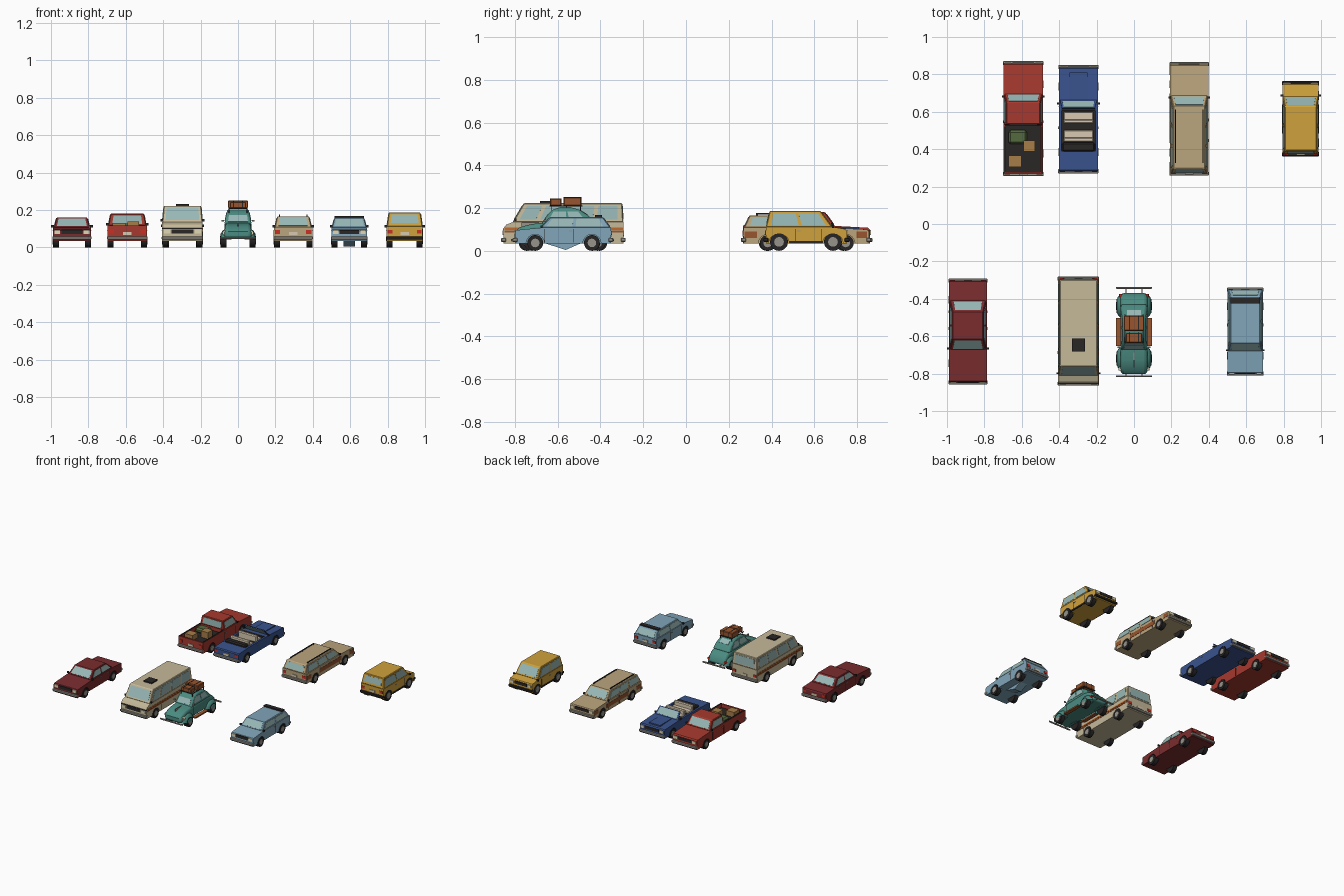
import bpy, bmesh, math
from mathutils import Matrix, Vector

if "Cube" in bpy.data.objects:
    bpy.data.objects.remove(bpy.data.objects["Cube"])

PLACE = Matrix()
CAR = ""


def mat(name, r, g, b):
    m = bpy.data.materials.new(name)
    m.diffuse_color = [(c / 255) ** 2.2 for c in (r, g, b)] + [1]
    m.use_nodes = True
    m.node_tree.nodes["Principled BSDF"].inputs["Base Color"].default_value = m.diffuse_color
    return m


GLASS, DARK, TYRE = mat("glass", 150, 182, 180), mat("black_trim", 46, 42, 42), mat("tyre", 42, 40, 40)
CHROME, LAMP, RED = mat("chrome", 150, 146, 138), mat("lamp", 225, 215, 180), mat("tail_red", 200, 50, 40)
ORANGE, BROWN, CREAM = mat("orange", 190, 105, 50), mat("brown", 150, 85, 50), mat("cream", 215, 200, 175)
GREEN, TAN = mat("canvas_green", 85, 105, 65), mat("crate_tan", 165, 125, 75)


def emit(name, bm, m, smooth=False, bevel=0, seg=1):
    bmesh.ops.recalc_face_normals(bm, faces=bm.faces)
    me = bpy.data.meshes.new(name)
    bm.to_mesh(me)
    bm.free()
    me.materials.append(m)
    ob = bpy.data.objects.new(CAR + "_" + name, me)
    bpy.context.collection.objects.link(ob)
    ob.matrix_world = PLACE
    if smooth:
        me.shade_smooth()
        me.set_sharp_from_angle(angle=math.radians(40))
    if bevel:
        b = ob.modifiers.new("bevel", 'BEVEL')
        b.width, b.segments, b.angle_limit = bevel, seg, math.radians(50)
    return ob


def box(name, x, y, z, m, bevel=0):
    # x, y, z are (min, max) ranges
    bm = bmesh.new()
    size = [b - a for a, b in (x, y, z)]
    mid = [(a + b) / 2 for a, b in (x, y, z)]
    bmesh.ops.create_cube(bm, size=1, matrix=Matrix.Translation(mid) @ Matrix.Diagonal((*size, 1)))
    return emit(name, bm, m, bevel=bevel)


def pair(name, x, y, z, m):
    box(name + "_right", x, y, z, m)
    box(name + "_left", (-x[1], -x[0]), y, z, m)


def cyl(name, c, r, depth, m, axis='X', n=20):
    bm = bmesh.new()
    rot = Matrix.Rotation(math.pi / 2, 4, 'Y' if axis == 'X' else 'X')
    bmesh.ops.create_cone(bm, cap_ends=True, segments=n, radius1=r, radius2=r, depth=depth,
                          matrix=Matrix.Translation(c) @ rot)
    emit(name, bm, m, smooth=True)


def extrude(name, pts, width, m, **kw):
    # side profile (y, z) spread to half width(z) on both sides
    bm = bmesh.new()
    a, b = [[bm.verts.new((s * width(z), y, z)) for y, z in pts] for s in (1, -1)]
    bm.faces.new(a)
    bm.faces.new(b[::-1])
    for i in range(len(pts)):
        j = (i + 1) % len(pts)
        bm.faces.new((a[i], b[i], b[j], a[j]))
    return emit(name, bm, m, **kw)


def panel(name, q, u, v, m, t=0.002):
    # thin plate over part of a quad face (bl, br, tr, tl seen from outside)
    q = [Vector(p) for p in q]
    n = (q[1] - q[0]).cross(q[3] - q[0]).normalized()
    at = lambda s, w: q[0].lerp(q[1], s).lerp(q[3].lerp(q[2], s), w)
    c = [at(u[0], v[0]), at(u[1], v[0]), at(u[1], v[1]), at(u[0], v[1])]
    bm = bmesh.new()
    lo, hi = [[bm.verts.new(p + n * d) for p in c] for d in (-t, t)]
    bm.faces.new(lo[::-1])
    bm.faces.new(hi)
    for i in range(4):
        bm.faces.new((lo[i], lo[(i + 1) % 4], hi[(i + 1) % 4], hi[i]))
    emit(name, bm, m)


def wheels(ys, hw, r):
    for y in ys:
        for s in (1, -1):
            cyl("tyre", (s * (hw - .016), y, r), r, .032, TYRE)
            cyl("hub", (s * (hw - .001), y, r), r * .55, .006, CHROME, n=12)


def body(top, ys, hw, m, r=.037, zb=.034):
    # lower shell with wheel arches, floor between the wheels
    pts = top + [(top[-1][0], zb)]
    for y in sorted(ys, reverse=True):
        pts += [(y + (r + .006) * math.cos(k * math.pi / 8), zb + (r + .006) * math.sin(k * math.pi / 8))
                for k in range(9)]
    pts.append((top[0][0], zb))
    extrude("body", pts, lambda z: hw, m)
    i = hw - .036
    box("floor", (-i, i), (top[0][0] + .01, top[-1][0] - .01), (zb, .08), m)
    wheels(ys, hw, r)


def cabin(y0, y1, y2, y3, z0, z1, wb, wt, m, windows, rear=(.15, .85)):
    pts = [(y0, z0), (y1, z0), (y3, z1), (y2, z1)]
    extrude("cabin", pts, lambda z: wb + (wt - wb) * (z - z0) / (z1 - z0), m, bevel=.004)
    P = lambda s, y, top: (s * (wt if top else wb), y, z1 if top else z0)
    panel("windshield", [P(-1, y0, 0), P(1, y0, 0), P(1, y2, 1), P(-1, y2, 1)], (.08, .92), (.14, .88), GLASS)
    panel("rear_window", [P(1, y1, 0), P(-1, y1, 0), P(-1, y3, 1), P(1, y3, 1)], (.1, .9), rear, GLASS)
    for a, b in windows:
        panel("side_window", [P(1, y0, 0), P(1, y1, 0), P(1, y3, 1), P(1, y2, 1)], (a, b), (.14, .84), GLASS)
        panel("side_window", [P(-1, y1, 0), P(-1, y0, 0), P(-1, y2, 1), P(-1, y3, 1)], (1 - b, 1 - a), (.14, .84), GLASS)


def trim(yf, yb, hw, zg, bump, doors, mirror, zm=.113, out=.009):
    # grille, lamps, bumpers, door seams, handles and mirrors
    box("grille", (-hw * .55, hw * .55), (yf - .003, yf + .01), (zg - .011, zg + .011), DARK)
    pair("headlamp", (hw * .62, hw * .92), (yf - .004, yf + .01), (zg - .01, zg + .01), LAMP)
    pair("tail_lamp", (hw * .68, hw * .95), (yb - .01, yb + .003), (zg - .01, zg + .01), RED)
    box("front_bumper", (-hw - .003, hw + .003), (yf - .011, yf + .012), (.042, .06), bump, .003)
    box("rear_bumper", (-hw - .003, hw + .003), (yb - .012, yb + .011), (.042, .06), bump, .003)
    box("rear_plate", (-.022, .022), (yb, yb + .004), (.066, .082), CREAM)
    for y in doors:
        pair("door_seam", (hw - .002, hw + .001), (y - .001, y + .001), (.04, .102), DARK)
    for y in doors[1:]:
        pair("door_handle", (hw, hw + .003), (y - .022, y - .007), (.09, .094), CHROME)
    pair("mirror", (hw - .004, hw + out), (mirror - .005, mirror + .005), (zm - .006, zm + .006), DARK)


def start(name, x, y, back=False):
    global PLACE, CAR
    CAR, PLACE = name, Matrix.Translation((x, y, 0)) @ Matrix.Rotation(math.pi if back else 0, 4, 'Z')


# Maroon sedan
start("sedan", -.888, -.575)
c = mat("maroon", 122, 48, 50)
body([(-.272, .09), (-.265, .098), (-.1, .107), (.165, .107), (.268, .102), (.272, .095)], (-.17, .17), .101, c)
cabin(-.1, .168, -.04, .105, .106, .16, .097, .083, c, [(.08, .47), (.52, .92)])
trim(-.272, .272, .101, .083, CHROME, (-.085, .03, .12), -.09, out=.011)

# Cream camper van
start("camper", -.297, -.573)
c = mat("camper_cream", 196, 184, 152)
body([(-.28, .105), (-.268, .122), (-.235, .135), (.28, .135)], (-.165, .16), .108, c)
cabin(-.238, .28, -.185, .275, .134, .223, .108, .1, c, [(.05, .2), (.24, .47), (.51, .72), (.76, .95)])
trim(-.28, .28, .108, .085, CHROME, (-.2, -.1), -.225, .145)
box("roof_hatch", (-.035, .035), (-.11, -.04), (.22, .232), DARK)
pair("orange_stripe", (.106, .11), (-.275, .278), (.098, .108), ORANGE)
pair("brown_stripe", (.106, .11), (-.275, .278), (.086, .096), BROWN)
box("nose_stripe", (-.108, .108), (-.283, -.275), (.098, .104), DARK)

# Light blue hatchback
start("hatchback", .595, -.575)
c = mat("light_blue", 128, 164, 184)
body([(-.225, .088), (-.218, .097), (-.105, .108), (.224, .108)], (-.13, .135), .095, c)
cabin(-.107, .224, -.06, .187, .107, .158, .093, .08, c, [(.07, .45), (.5, .9)])
trim(-.225, .224, .095, .083, CHROME, (-.085, .05), -.1)
box("spoiler", (-.079, .079), (.15, .182), (.157, .167), DARK)
extrude("sump_guard", [(-.085, .036), (.085, .036), (.012, .004)], lambda z: .03, c)

# Red pickup
start("pickup", -.592, .562, True)
c = mat("pickup_red", 165, 60, 50)
body([(-.298, .1), (-.29, .108), (-.13, .117), (.035, .117), (.035, .088), (.295, .088)], (-.185, .185), .105, c)
cabin(-.135, .036, -.088, .03, .116, .181, .102, .09, c, [(.12, .9)])
trim(-.298, .295, .105, .086, CHROME, (-.105, .03), -.12, .124)
pair("bed_wall", (.093, .105), (.035, .295), (.085, .118), c)
box("tailgate", (-.105, .105), (.283, .295), (.08, .118), c)
box("bed_liner", (-.093, .093), (.036, .283), (.086, .091), DARK)
pair("bed_rail", (.094, .104), (.04, .29), (.117, .12), DARK)
box("canvas_bundle", (-.03 + .01, .08), (.06, .135), (.09, .128), GREEN, .012)
box("crate_large", (-.062, -.002), (.115, .175), (.09, .14), TAN)
box("crate_small", (.01, .078), (.195, .258), (.09, .13), TAN)

# Blue convertible
start("convertible", -.297, .56, True)
c = mat("navy_blue", 60, 84, 140)
body([(-.28, .095), (-.272, .102), (-.085, .11), (-.06, .11), (-.06, .085), (.17, .085), (.17, .108), (.272, .105), (.278, .098)],
     (-.175, .175), .105, c)
pair("cockpit_side", (.09, .105), (-.06, .17), (.08, .11), c)
box("cockpit_floor", (-.09, .09), (-.06, .17), (.083, .088), DARK)
box("hood_panel", (-.048, .048), (-.25, -.105), (.1, .112), c)
box("dashboard", (-.09, .09), (-.06, -.045), (.088, .113), DARK)
q = [(-.098, -.1, .108), (.098, -.1, .108), (.088, -.058, .158), (-.088, -.058, .158)]
panel("windshield_frame", q, (0, 1), (0, 1), c, .0025)
panel("windshield", q, (.06, .94), (.1, .9), GLASS, .004)
for y in (-.04, .058):
    box("seat_cushion", (-.08, .08), (y, y + .045), (.088, .108), CREAM, .005)
    box("seat_back", (-.08, .08), (y + .04, y + .064), (.088, .14), CREAM, .006)
box("folded_top", (-.088, .088), (.125, .172), (.088, .125), DARK, .008)
trim(-.28, .278, .105, .083, CHROME, (-.07, .06), -.085, .116)

# Tan estate wagon with wood sides
start("wagon", .295, .562, True)
c = mat("wagon_tan", 186, 164, 124)
body([(-.293, .09), (-.285, .1), (-.125, .108), (.293, .108)], (-.185, .18), .102, c)
cabin(-.128, .292, -.068, .265, .107, .166, .099, .086, c, [(.07, .33), (.37, .62), (.66, .94)])
trim(-.293, .293, .102, .083, CHROME, (-.11, .02, .13), -.115)
pair("roof_rail", (.07, .076), (-.05, .235), (.17, .176), DARK)
for y in (-.045, .09, .23):
    pair("rail_foot", (.07, .076), (y - .004, y + .004), (.162, .172), DARK)
for y0, y1 in ((-.285, -.235), (-.135, .13), (.23, .288)):
    pair("wood_panel", (.1, .104), (y0, y1), (.06, .09), BROWN)

# Yellow mini van
start("mini_van", .891, .563, True)
c = mat("mustard", 206, 160, 62)
body([(-.19, .09), (-.182, .102), (-.12, .112), (.19, .112)], (-.124, .128), .096, c, r=.042)
cabin(-.122, .19, -.066, .172, .111, .187, .096, .085, c, [(.08, .45), (.5, .92)], rear=(.25, .85))
trim(-.19, .19, .096, .084, DARK, (-.07, .05), -.125, out=.013)
pair("side_skirt", (.09, .099), (-.076, .08), (.034, .046), DARK)

# Teal rounded classic with luggage
start("classic", 0, -.578)
c = mat("teal", 76, 138, 128)
lower = [(-.225, .045), (-.224, .085), (-.2, .11), (-.15, .124), (-.09, .132), (.12, .138), (.17, .12), (.2, .09), (.213, .045)]
extrude("body", lower, lambda z: .072, c, smooth=True, bevel=.018, seg=3)
w = lambda z: .074 - (z - .12) * .2
dome = [(-.1, .122), (-.066, .172), (-.045, .192), (-.01, .204), (.04, .204), (.08, .192), (.12, .167), (.152, .125)]
extrude("cabin", dome, w, c, smooth=True, bevel=.01, seg=2)
wins = [("windshield", -1, dome[0], dome[1]), ("rear_window", 1, dome[6], dome[5])]
for n, s, (ya, za), (yb, zb) in wins:
    q = [(s * w(za), ya, za), (-s * w(za), ya, za), (-s * w(zb), yb, zb), (s * w(zb), yb, zb)]
    if s < 0:
        panel(n, q, (.12, .88), (.3, 1), GLASS)
    else:
        panel(n, q, (.2, .8), (.1, .95), GLASS)
for s in (1, -1):
    q = [(s * w(.14), y, .14) if z == 0 else (s * w(.185), y, .185) for y, z in ((-.08, 0), (.12, 0), (.08, 1), (-.048, 1))]
    q = q if s > 0 else [q[1], q[0], q[3], q[2]]
    for a, b in ((.06, .5), (.56, .94)):
        panel("side_window", q, (a, b) if s > 0 else (1 - b, 1 - a), (.05, .95), GLASS)
    for y in (-.142, .14):
        bm = bmesh.new()
        bmesh.ops.create_uvsphere(bm, u_segments=16, v_segments=10, radius=1, matrix=Matrix.Translation((s * .066, y, .042)) @ Matrix.Diagonal((.031, .064, .056, 1)))
        bmesh.ops.bisect_plane(bm, geom=bm.verts[:] + bm.edges[:] + bm.faces[:], plane_co=(0, 0, .042), plane_no=(0, 0, -1), clear_outer=True)
        emit("fender", bm, c, smooth=True)
    cyl("headlamp", (s * .068, -.196, .078), .015, .02, LAMP, 'Y', 14)
    cyl("tail_lamp", (s * .07, .196, .07), .009, .016, RED, 'Y', 12)
wheels((-.142, .14), .093, .037)
pair("running_board", (.068, .096), (-.075, .075), (.038, .048), BROWN)
pair("mirror", (.074, .088), (-.085, -.077), (.138, .148), CHROME)
pair("door_seam", (.071, .0735), (-.07, -.068), (.05, .12), DARK)
box("hood_strip", (-.002, .002), (-.19, -.11), (.113, .132), CHROME)
for y in (-.236, .236):
    box("bumper", (-.097, .097), (y - .005, y + .005), (.044, .056), CHROME, .003)
    pair("bumper_arm", (.04, .046), (min(y, y * .85), max(y, y * .85)), (.046, .053), CHROME)
pair("rack_rail", (.046, .05), (-.06, .095), (.207, .211), DARK)
for y in (-.05, .02, .085):
    box("rack_bar", (-.052, .052), (y - .002, y + .002), (.206, .21), DARK)
    pair("rack_leg", (.046, .05), (y - .002, y + .002), (.18, .21), DARK)
box("suitcase_large", (-.054, .054), (.006, .088), (.211, .25), BROWN, .004)
box("suitcase_small", (-.043, .043), (-.057, -.004), (.211, .244), BROWN, .004)
for y0, y1, z in ((.005, .089, .2515), (-.058, -.003, .2455)):
    pair("luggage_strap", (.022, .026), (y0, y1), (.211, z), DARK)
